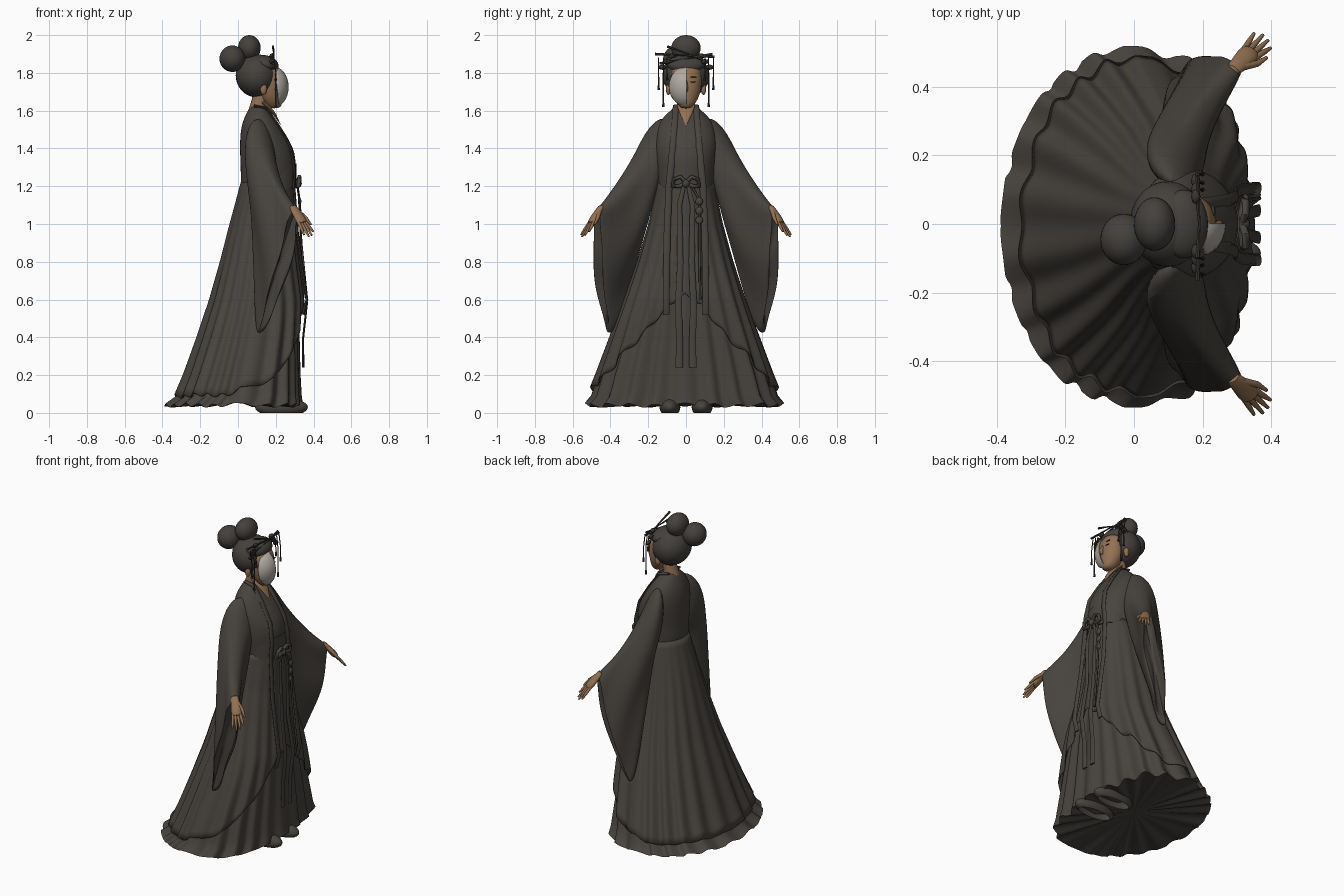
import bpy, bmesh, math
from mathutils import Vector, Matrix

cube = bpy.data.objects.get("Cube")
if cube:
    bpy.data.objects.remove(cube, do_unlink=True)


def material(name, rgb):
    m = bpy.data.materials.new(name)
    m.use_nodes = True
    m.diffuse_color = (*rgb, 1)
    m.node_tree.nodes["Principled BSDF"].inputs["Base Color"].default_value = (*rgb, 1)
    return m


CLOTH = material("dark cloth", (0.064, 0.056, 0.048))
HAIR = material("dark hair", (0.058, 0.052, 0.046))
SKIN = material("skin", (0.29, 0.165, 0.085))
MASK = material("pale mask", (0.43, 0.4, 0.355))
INK = material("ornament black", (0.04, 0.036, 0.031))


def finish(name, bm, mat, subsurf=0, thickness=0):
    bmesh.ops.recalc_face_normals(bm, faces=bm.faces)
    me = bpy.data.meshes.new(name)
    bm.to_mesh(me)
    bm.free()
    me.materials.append(mat)
    ob = bpy.data.objects.new(name, me)
    bpy.context.collection.objects.link(ob)
    bpy.ops.object.select_all(action="DESELECT")
    ob.select_set(True)
    bpy.context.view_layer.objects.active = ob
    bpy.ops.object.shade_smooth_by_angle(angle=math.radians(50))
    if thickness:
        ob.modifiers.new("thickness", "SOLIDIFY").thickness = thickness
    if subsurf:
        mod = ob.modifiers.new("smooth", "SUBSURF")
        mod.levels = mod.render_levels = subsurf
    return ob


def loft(name, rings, mat, caps=True, **kw):
    bm = bmesh.new()
    rows = [[bm.verts.new(p) for p in ring] for ring in rings]
    n = len(rows[0])
    for a, b in zip(rows, rows[1:]):
        for i in range(n):
            j = (i + 1) % n
            bm.faces.new((a[i], a[j], b[j], b[i]))
    if caps:
        bm.faces.new(rows[0])
        bm.faces.new(rows[-1])
    return finish(name, bm, mat, **kw)


def tube(name, pts, radii, mat, sides=8, flat=1.0, ref=(1, 0, 0), **kw):
    pts = [Vector(p) for p in pts]
    rings = []
    for i, p in enumerate(pts):
        t = (pts[min(i + 1, len(pts) - 1)] - pts[max(i - 1, 0)]).normalized()
        u = t.cross(Vector(ref)).normalized()
        v = u.cross(t)
        r = radii[i] if isinstance(radii, (list, tuple)) else radii
        rings.append([p + r * (u * math.cos(k * math.tau / sides) + v * flat * math.sin(k * math.tau / sides))
                      for k in range(sides)])
    return loft(name, rings, mat, **kw)


def ellipsoid(name, centre, radii, mat, segs=32, cuts=(), tilt=0, **kw):
    bm = bmesh.new()
    m = Matrix.Translation(centre) @ Matrix.Rotation(tilt, 4, "Y") @ Matrix.Diagonal((*radii, 1))
    bmesh.ops.create_uvsphere(bm, u_segments=segs, v_segments=segs // 2, radius=1, matrix=m)
    for co, no in cuts:
        bmesh.ops.bisect_plane(bm, geom=bm.verts[:] + bm.edges[:] + bm.faces[:],
                               plane_co=co, plane_no=no, clear_outer=True)
    return finish(name, bm, mat, **kw)


def interp(keys, t):
    # Piecewise linear lookup in rows sorted by their first value
    if t <= keys[0][0]:
        return keys[0][1:]
    for a, b in zip(keys, keys[1:]):
        if t <= b[0]:
            f = (t - a[0]) / (b[0] - a[0])
            return [p + (q - p) * f for p, q in zip(a[1:], b[1:])]
    return keys[-1][1:]


# Pleated skirts: profile rows are height, back x, front x, half width
def skirt(name, profile, hem, scale, floor=False, rows=28, cols=240, **kw):
    rings = []
    for r in range(rows + 1):
        ring = []
        for c in range(cols):
            th = math.pi - c * math.tau / cols
            fold = math.cos(21 * th + 1.5 * math.sin(3 * th)) + 0.4 * math.sin(8 * th + 1)
            bottom = hem(abs(th) / math.pi) + 0.009 * fold
            z = 1.22 + (bottom - 1.22) * r / rows
            back, front, half = interp(profile, z)
            grow = scale * (1 + 0.036 * max(0, (1.2 - z) / 1.15) ** 0.7 * fold)
            square = min(1, max(0, (1.2 - z) / 0.7))
            cx, sy = math.cos(th), math.sin(th)
            if cx > 0:
                cx = cx ** (1 - 0.42 * square)
                sy = math.copysign(abs(sy) ** (1 - 0.15 * square), sy)
            ring.append(((back + front) / 2 + (front - back) / 2 * cx * grow, half * sy * grow - 0.008 * square, z))
        rings.append(ring)
    if floor:
        rings.append([(0.01 * math.cos(i * math.tau / cols), -0.01 * math.sin(i * math.tau / cols), 0.06)
                      for i in range(cols)])
    return loft(name, rings, CLOTH, caps=floor, **kw)


robe = [(0.08, -0.335, 0.335, 0.5), (0.2, -0.285, 0.335, 0.455), (0.4, -0.215, 0.345, 0.385),
        (0.6, -0.15, 0.35, 0.315), (0.8, -0.095, 0.325, 0.25), (1.0, -0.045, 0.305, 0.195),
        (1.22, 0.014, 0.298, 0.15)]
under = [(0.035, -0.405, 0.335, 0.53), (0.085, -0.325, 0.33, 0.485), (0.2, -0.28, 0.325, 0.45),
         (0.6, -0.145, 0.32, 0.305), (1.0, -0.04, 0.295, 0.19), (1.22, 0.02, 0.28, 0.145)]
robe_hem = [(0, 0.62), (0.08, 0.56), (0.2, 0.38), (0.4, 0.18), (0.55, 0.1), (1, 0.085)]
skirt("outer_robe_skirt", robe, lambda a: interp(robe_hem, a)[0], 1, thickness=0.005)
skirt("under_skirt", under, lambda a: 0.04, 0.978, floor=True)


# Bodice, as stacked ovals
def oval(z, back, front, half, n=32):
    return [((back + front) / 2 + (front - back) / 2 * math.cos(i * math.tau / n),
             half * math.sin(i * math.tau / n), z) for i in range(n)]


bodice = [(1.17, 0.012, 0.295, 0.15), (1.22, 0.014, 0.299, 0.15), (1.3, 0.014, 0.306, 0.155),
          (1.37, 0.01, 0.305, 0.163), (1.44, 0.01, 0.275, 0.165), (1.51, 0.015, 0.23, 0.155),
          (1.57, 0.035, 0.19, 0.12), (1.605, 0.055, 0.165, 0.075), (1.63, 0.07, 0.15, 0.052)]
loft("bodice", [oval(*row) for row in bodice], CLOTH, subsurf=1)
loft("waist_sash", [oval(z, 0.03, 0.309, 0.146) for z in (1.19, 1.2, 1.31, 1.32)], CLOTH)

for s, side in ((1, "left"), (-1, "right")):
    # Hanging sleeve: top point, bottom point, half thickness of each teardrop section
    sections = [((0.105, 0.09, 1.59), (0.11, 0.11, 1.25), 0.085), ((0.11, 0.175, 1.54), (0.115, 0.18, 1.17), 0.11),
                ((0.145, 0.25, 1.39), (0.115, 0.205, 1.02), 0.105), ((0.2, 0.345, 1.24), (0.105, 0.265, 0.8), 0.085),
                ((0.26, 0.415, 1.14), (0.1, 0.335, 0.55), 0.075), ((0.3, 0.462, 1.09), (0.105, 0.385, 0.41), 0.06),
                ((0.305, 0.47, 1.075), (0.125, 0.425, 0.42), 0.05), ((0.285, 0.445, 1.05), (0.13, 0.4, 0.55), 0.025)]
    rings = []
    for k, (top, low, h) in enumerate(sections):
        top, low, ring = Vector(top), Vector(low), []
        for i in range(24):
            a = i * math.tau / 24
            f = (1 - math.cos(a)) / 2
            wave = 0.01 * math.cos(5 * a + k) * (k > 2)
            p = top.lerp(low, f) + Vector((0.84, -0.54, 0)) * (h * math.sin(a) * (1 - 0.25 * f) + wave)
            p += Vector((0.02, 0.025, 0)) * math.sin(math.pi * f) * (k > 3)
            ring.append((p.x, s * p.y, p.z))
        rings.append(ring)
    loft(side + "_sleeve", rings, CLOTH, subsurf=2)

    # Hand with four fingers and a thumb
    def at(along, across):
        p = Vector((0.285, 0.445, 1.1)) + Vector((0.09, 0.09, -0.15)) * along + Vector((0.75, -0.6, 0.2)) * across
        return (p.x, s * p.y, p.z)
    across = (0.75, -0.6 * s, 0.2)
    tube(side + "_palm", [at(0, 0), at(0.25, 0), at(0.5, 0), at(0.68, 0)], [0.024, 0.026, 0.034, 0.028],
         SKIN, sides=12, flat=0.6, ref=Vector(across).cross(Vector((0.09, 0.09 * s, -0.15))), subsurf=1)
    for i, reach in enumerate((1.0, 1.1, 1.08, 0.98)):
        w = (i - 1.5) * 0.014
        tube(f"{side}_finger_{i + 1}", [at(0.55, w), at(0.8, w * 1.3), at(reach, w * 1.6)],
             [0.009, 0.0085, 0.005], SKIN)
    tube(side + "_thumb", [at(0.25, 0.015), at(0.5, 0.038), at(0.75, 0.046)], [0.012, 0.01, 0.005], SKIN)

    # Lapel running from collar to the front hem
    tube(side + "_lapel", [(0.085, s * 0.05, 1.625), (0.15, s * 0.053, 1.612), (0.215, s * 0.06, 1.52),
                           (0.278, s * 0.07, 1.41), (0.298, s * 0.08, 1.3), (0.296, s * 0.09, 1.2),
                           (0.315, s * 0.1, 0.95), (0.365, s * 0.105, 0.6), (0.345, s * 0.105, 0.52)],
         0.018, CLOTH, flat=0.4)

    # Bow loop and trailing ribbons
    tube(side + "_bow_loop", [(0.315, 0, 1.22), (0.325, s * 0.03, 1.25), (0.325, s * 0.065, 1.235),
                              (0.32, s * 0.07, 1.2), (0.315, s * 0.035, 1.2), (0.315, 0, 1.215)], 0.011, CLOTH)
    tube(side + "_bow_ribbon", [(0.315, s * 0.01, 1.21), (0.325, s * 0.035, 1.1), (0.335, s * 0.03, 0.8),
                                (0.365, s * 0.04, 0.58), (0.345, s * 0.035, 0.4), (0.345, s * 0.035, 0.24)],
         [0.01, 0.014, 0.016, 0.018, 0.018, 0.02], CLOTH, flat=0.3)

    # Shoe, ear and hair pendants
    ellipsoid(side + "_shoe", (0.23, s * 0.085, 0.03), (0.14, 0.055, 0.05), CLOTH,
              cuts=[((0, 0, 0.0), (0, 0, -1))])
    ellipsoid(side + "_ear", (0.135, s * 0.093, 1.715), (0.018, 0.014, 0.032), SKIN, segs=16)
    for i, (y, low) in enumerate(((0.145, 1.71), (0.12, 1.62), (0.1, 1.76))):
        tube(f"{side}_pendant_{i + 1}", [(0.19, s * y, 1.88), (0.2, s * y, 1.8), (0.2, s * y, low + 0.03),
                                         (0.2, s * y, low)], [0.003, 0.003, 0.004, 0.007], INK, sides=6)
        ellipsoid(f"{side}_hair_blossom_{i + 1}", (0.18, s * (y - 0.02), 1.83 + 0.03 * i), (0.014, 0.022, 0.014),
                  INK, segs=8)

# Long cord with knots on one side
tube("cord", [(0.315, 0.03, 1.2), (0.325, 0.07, 1.13), (0.335, 0.07, 0.9), (0.365, 0.075, 0.6)], 0.006, CLOTH)
for i in range(3):
    ellipsoid(f"cord_knot_{i + 1}", (0.326, 0.07, 1.12 - 0.05 * i), (0.01, 0.02, 0.022), CLOTH, segs=10)
ellipsoid("bow_knot", (0.32, 0, 1.215), (0.018, 0.02, 0.022), CLOTH, segs=16)

# Neck, neckline and head
tube("neck", [(0.1, 0, 1.58), (0.115, 0, 1.65), (0.13, 0, 1.73)], [0.05, 0.043, 0.046], SKIN, sides=20)
tube("neckline", [(0.13, 0, 1.645), (0.165, 0, 1.615), (0.194, 0, 1.58), (0.226, 0, 1.525)],
     [0.05, 0.044, 0.03, 0.003], SKIN, sides=12, flat=0.25)
face = [(1.612, 0.17, 0.215, 0.02), (1.625, 0.15, 0.232, 0.04), (1.66, 0.12, 0.238, 0.064),
        (1.71, 0.1, 0.242, 0.08), (1.77, 0.1, 0.24, 0.085), (1.82, 0.11, 0.225, 0.076), (1.845, 0.13, 0.2, 0.05)]
loft("face", [oval(*row) for row in face], SKIN, subsurf=1)
tube("nose", [(0.234, 0, 1.765), (0.246, 0, 1.735), (0.252, 0, 1.712), (0.238, 0, 1.7)],
     [0.006, 0.01, 0.014, 0.009], SKIN, subsurf=1)
ellipsoid("left_eye", (0.233, 0.036, 1.752), (0.005, 0.015, 0.003), INK, segs=12)
ellipsoid("left_brow", (0.23, 0.038, 1.778), (0.005, 0.02, 0.002), INK, segs=12)

# Half mask over one side of the face
ellipsoid("half_mask", (0.185, 0, 1.725), (0.083, 0.095, 0.11), MASK, thickness=0.006,
          cuts=[((0, 0.002, 0), (0, 1, 0)), ((0.208, 0, 1.72), (-1, 0, -0.1))])

# Hair mass, buns and pins
ellipsoid("hair", (0.098, 0, 1.785), (0.11, 0.125, 0.115), HAIR, tilt=-0.2)
ellipsoid("hair_front_roll", (0.145, 0, 1.845), (0.072, 0.1, 0.048), HAIR, tilt=0.25)
ellipsoid("back_bun", (-0.03, -0.045, 1.875), (0.068, 0.075, 0.07), HAIR)
ellipsoid("top_bun", (0.06, 0, 1.932), (0.06, 0.078, 0.068), HAIR)
for i, (y0, z0, y1, z1) in enumerate(((-0.165, 1.9, 0.15, 1.885), (-0.14, 1.85, 0.14, 1.9),
                                     (-0.1, 1.94, 0.09, 1.87))):
    tube(f"hair_pin_{i + 1}", [(0.185, y0, z0), (0.19, 0, (z0 + z1) / 2), (0.185, y1, z1)],
         [0.007, 0.004, 0.007], INK, sides=6)
